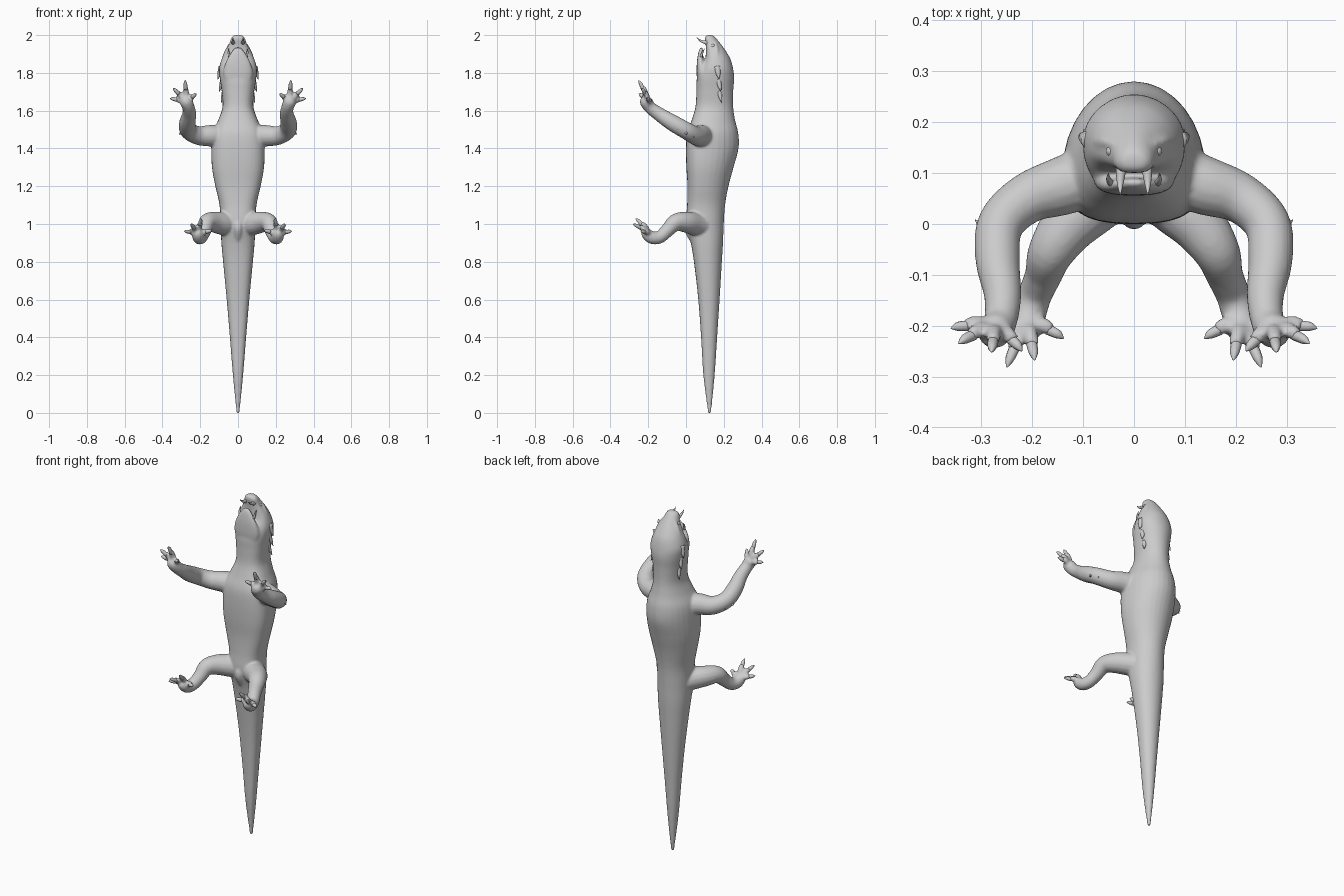
import bpy, bmesh, math
from mathutils import Vector


def resample(rows, n=5):
    """Catmull-Rom interpolation of rows of any width."""
    p = [rows[0]] + list(rows) + [rows[-1]]
    out = []
    for i in range(1, len(p) - 2):
        for j in range(n):
            t = j / n
            out.append([0.5 * (2*b + (c-a)*t + (2*a-5*b+4*c-d)*t*t + (3*b-a-3*c+d)*t**3)
                        for a, b, c, d in zip(p[i-1], p[i], p[i+1], p[i+2])])
    out.append(list(rows[-1]))
    return out


def skin(bm, rings):
    vs = [[bm.verts.new(c) for c in r] for r in rings]
    n = len(vs[0])
    fs = [bm.faces.new((a[i], a[(i+1) % n], b[(i+1) % n], b[i]))
          for a, b in zip(vs, vs[1:]) for i in range(n)]
    fs += [bm.faces.new(vs[0][::-1]), bm.faces.new(vs[-1])]
    bmesh.ops.recalc_face_normals(bm, faces=fs)


def trunk(bm, rows, n=32):
    """Rows: z, half width, front y, back y, depth fraction of the widest line."""
    def power(v, e):
        return math.copysign(abs(v) ** e, v)
    rings = []
    for z, w, y0, y1, k in resample(rows):
        yc = y0 + (y1 - y0) * k
        ring = []
        for i in range(n):
            a = 2 * math.pi * i / n
            c, s = math.cos(a), math.sin(a)
            if s > 0:
                ring.append((w * c, yc + (y1 - yc) * s, z))
            else:
                ring.append((w * power(c, .75), yc + (yc - y0) * power(s, .75), z))
        rings.append(ring)
    skin(bm, rings)


def tube(bm, pts, s=1, n=16, res=5):
    """Round limb through (x, y, z, radius) points, s = -1 mirrors it."""
    pts = resample([(p[0] * s, *p[1:]) for p in pts], res)
    cs = [Vector(p[:3]) for p in pts]
    side, rings = Vector((.3, .5, .8)), []
    for i, c in enumerate(cs):
        t = (cs[min(i+1, len(cs)-1)] - cs[max(i-1, 0)]).normalized()
        side = (side - t * side.dot(t)).normalized()
        up = t.cross(side)
        r = max(pts[i][3], .0006)
        rings.append([c + (side * math.cos(2*math.pi*j/n) + up * math.sin(2*math.pi*j/n)) * r
                      for j in range(n)])
    skin(bm, rings)


def finish(bm, name):
    me = bpy.data.meshes.new(name)
    bm.to_mesh(me)
    bm.free()
    for p in me.polygons:
        p.use_smooth = True
    ob = bpy.data.objects.new(name, me)
    bpy.context.collection.objects.link(ob)
    return ob


BODY = [(0, .008, .117, .133, .5), (.2, .027, .092, .152, .5), (.4, .043, .08, .165, .5),
        (.6, .06, .065, .178, .5), (.8, .079, .042, .19, .5), (.9, .088, .025, .196, .5),
        (1.0, .093, .0, .2, .5), (1.1, .098, .006, .207, .45), (1.2, .12, .008, .225, .4),
        (1.3, .138, .002, .252, .38), (1.4, .141, .0, .278, .36), (1.48, .135, .006, .277, .36),
        (1.55, .105, .03, .26, .4), (1.62, .082, .05, .25, .48), (1.7, .086, .055, .25, .5),
        (1.77, .096, .057, .255, .52), (1.82, .1, .075, .25, .5), (1.87, .088, .1, .237, .4),
        (1.91, .07, .106, .215, .4), (1.95, .048, .104, .187, .4), (1.985, .036, .1, .158, .4),
        (2.0, .02, .112, .14, .5)]
JAW = [(1.74, .07, .06, .13, .5), (1.8, .08, .056, .115, .6), (1.86, .064, .058, .095, .6),
       (1.91, .036, .066, .09, .6), (1.935, .016, .076, .088, .5)]
ARM = [(.07, .1, 1.46, .06), (.14, .075, 1.467, .058), (.21, .05, 1.468, .05),
       (.262, .0, 1.495, .046), (.268, -.07, 1.535, .044), (.258, -.14, 1.58, .037),
       (.262, -.19, 1.617, .033), (.275, -.212, 1.65, .034), (.28, -.218, 1.672, .02)]
LEG = [(.03, .1, .99, .06), (.07, .05, 1.0, .062), (.125, .0, 1.01, .056),
       (.163, -.055, 1.008, .046), (.178, -.1, .965, .037), (.195, -.14, .93, .034),
       (.207, -.18, .928, .034), (.212, -.21, .95, .029), (.214, -.22, .965, .016)]
FINGERS = [(.22, -.25, 1.69), (.28, -.252, 1.762), (.345, -.235, 1.72), (.36, -.205, 1.665)]
TOES = [(.138, -.225, .965), (.195, -.268, 1.03), (.25, -.282, 1.0), (.285, -.24, .962)]

body, claws = bmesh.new(), bmesh.new()
trunk(body, BODY)
trunk(body, JAW)
for s in (1, -1):
    tube(body, ARM, s)
    tube(body, LEG, s)
    # brow ridge and jaw hinge
    tube(body, [(.075, .16, 1.87, .012), (.058, .162, 1.92, .011), (.036, .155, 1.96, .006)], s)
    # digits with hooked claws
    for root, tips in (((.272, -.21, 1.642), FINGERS), ((.211, -.2, .945), TOES)):
        root = Vector(root)
        for tip in tips:
            tip = Vector(tip)
            lift = Vector((0, .012, .004))
            mid, end = root.lerp(tip, .4) + lift, root.lerp(tip, .68) + lift * .7
            tube(body, [(*root, .018), (*mid, .016), (*end, .013)], s, 12)
            tube(claws, [(*root.lerp(end, .85), .011), (*end.lerp(tip, .45), .0095),
                         (*end.lerp(tip, .8), .005), (*tip, .0006)], s, 10, 3)
# vent bulge under the hips
tube(body, [(0, .03, 1.04, .015), (0, .012, .98, .024), (0, .04, .9, .012)])

# merge body and limbs into one skin
ob = finish(body, "body")
rm = ob.modifiers.new("merge", 'REMESH')
rm.mode = 'VOXEL'
rm.voxel_size = .0065
rm.use_smooth_shade = True
sm = ob.modifiers.new("soften", 'SMOOTH')
sm.factor = .5
sm.iterations = 5
finish(claws, "claws")

# fangs and small tusks
fangs, spikes, eyes = bmesh.new(), bmesh.new(), bmesh.new()
for s in (1, -1):
    tube(fangs, [(.024, .125, 1.955, .012), (.026, .1, 1.962, .0095),
                 (.027, .078, 1.97, .006), (.027, .056, 1.988, .0006)], s, 10)
    tube(fangs, [(.045, .08, 1.885, .007), (.05, .088, 1.91, .005), (.05, .1, 1.93, .0006)], s, 8)
    # cheek, neck and elbow spikes
    for a, b, r in (((.085, .165, 1.83), (.108, .175, 1.765), .02),
                    ((.078, .17, 1.765), (.1, .185, 1.7), .017),
                    ((.072, .175, 1.7), (.09, .19, 1.64), .014),
                    ((.255, .01, 1.48), (.285, .045, 1.46), .02),
                    ((.275, -.02, 1.5), (.312, .008, 1.475), .02),
                    ((.28, -.06, 1.525), (.312, -.04, 1.5), .015)):
        a, b = Vector(a), Vector(b)
        tube(spikes, [(*a, r), (*a.lerp(b, .55), r * .6), (*b, .0006)], s, 10, 3)
    # eyes
    e = bmesh.ops.create_uvsphere(eyes, u_segments=16, v_segments=10, radius=.011)
    bmesh.ops.translate(eyes, verts=e["verts"], vec=(.044 * s, .143, 1.942))
finish(fangs, "fangs")
finish(spikes, "spikes")
finish(eyes, "eyes")
